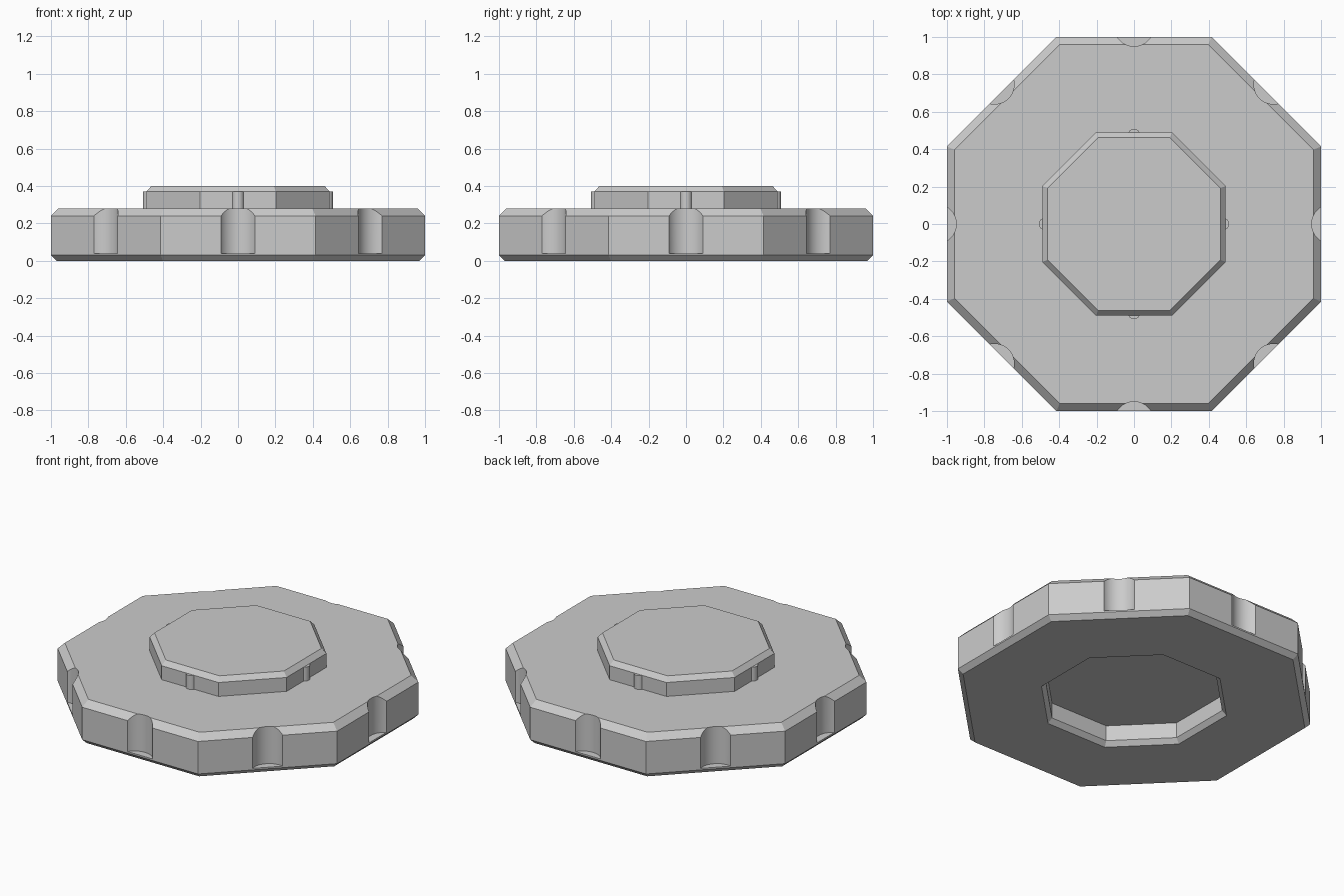
import bpy, bmesh
from math import pi, sin, cos

cube = bpy.data.objects.get("Cube")
if cube:
    bpy.data.objects.remove(cube, do_unlink=True)

grey = bpy.data.materials.new("plain grey")
grey.use_nodes = True
colour = (0.6, 0.6, 0.6, 1)
grey.diffuse_color = colour
grey.node_tree.nodes["Principled BSDF"].inputs["Base Color"].default_value = colour


def finish(name, bm):
    bmesh.ops.recalc_face_normals(bm, faces=bm.faces[:])
    mesh = bpy.data.meshes.new(name)
    bm.to_mesh(mesh)
    bm.free()
    mesh.materials.append(grey)
    obj = bpy.data.objects.new(name, mesh)
    bpy.context.collection.objects.link(obj)
    return obj


def octagon_solid(name, profile):
    """Stack octagonal rings of (apothem, z) and cap both ends."""
    bm = bmesh.new()
    rings = []
    for apothem, z in profile:
        r = apothem / cos(pi / 8)
        angles = [pi / 8 + i * pi / 4 for i in range(8)]
        rings.append([bm.verts.new((r * cos(a), r * sin(a), z)) for a in angles])
    for low, high in zip(rings, rings[1:]):
        for i in range(8):
            j = (i + 1) % 8
            bm.faces.new((low[i], low[j], high[j], high[i]))
    bm.faces.new(rings[0])
    bm.faces.new(rings[-1])
    return finish(name, bm)


def cylinder_ring(name, count, distance, radius, bottom, top):
    """Upright cylinders spaced evenly around the centre."""
    bm = bmesh.new()
    for k in range(count):
        a = 2 * pi * k / count
        made = bmesh.ops.create_cone(bm, cap_ends=True, segments=48, radius1=radius,
                                     radius2=radius, depth=top - bottom)
        bmesh.ops.translate(bm, verts=made["verts"], vec=(
            distance * cos(a), distance * sin(a), (top + bottom) / 2))
    return finish(name, bm)


def smooth(obj):
    bpy.ops.object.select_all(action="DESELECT")
    obj.select_set(True)
    bpy.context.view_layer.objects.active = obj
    bpy.ops.object.shade_smooth_by_angle(angle=pi / 9)


# Base with chamfered rims and a socket underneath
base = octagon_solid("base", [(0.5, 0.13), (0.5, 0.03), (0.525, 0), (0.97, 0),
                              (1, 0.03), (1, 0.24), (0.96, 0.28)])

# Rounded grip notches, one in the middle of each side
cutter = cylinder_ring("notch_cutter", 8, 1.056, 0.106, 0.04, 0.4)
cutter.hide_render = True
cut = base.modifiers.new("notches", "BOOLEAN")
cut.operation = "DIFFERENCE"
cut.solver = "EXACT"
cut.object = cutter
bpy.context.view_layer.objects.active = base
bpy.ops.object.modifier_apply(modifier=cut.name)
bpy.data.objects.remove(cutter, do_unlink=True)
smooth(base)

# Raised boss on top
octagon_solid("boss", [(0.49, 0.28), (0.49, 0.37), (0.463, 0.4)])

# Small locking ribs on four sides of the boss
smooth(cylinder_ring("locking_ribs", 4, 0.4755, 0.0325, 0.28, 0.37))
